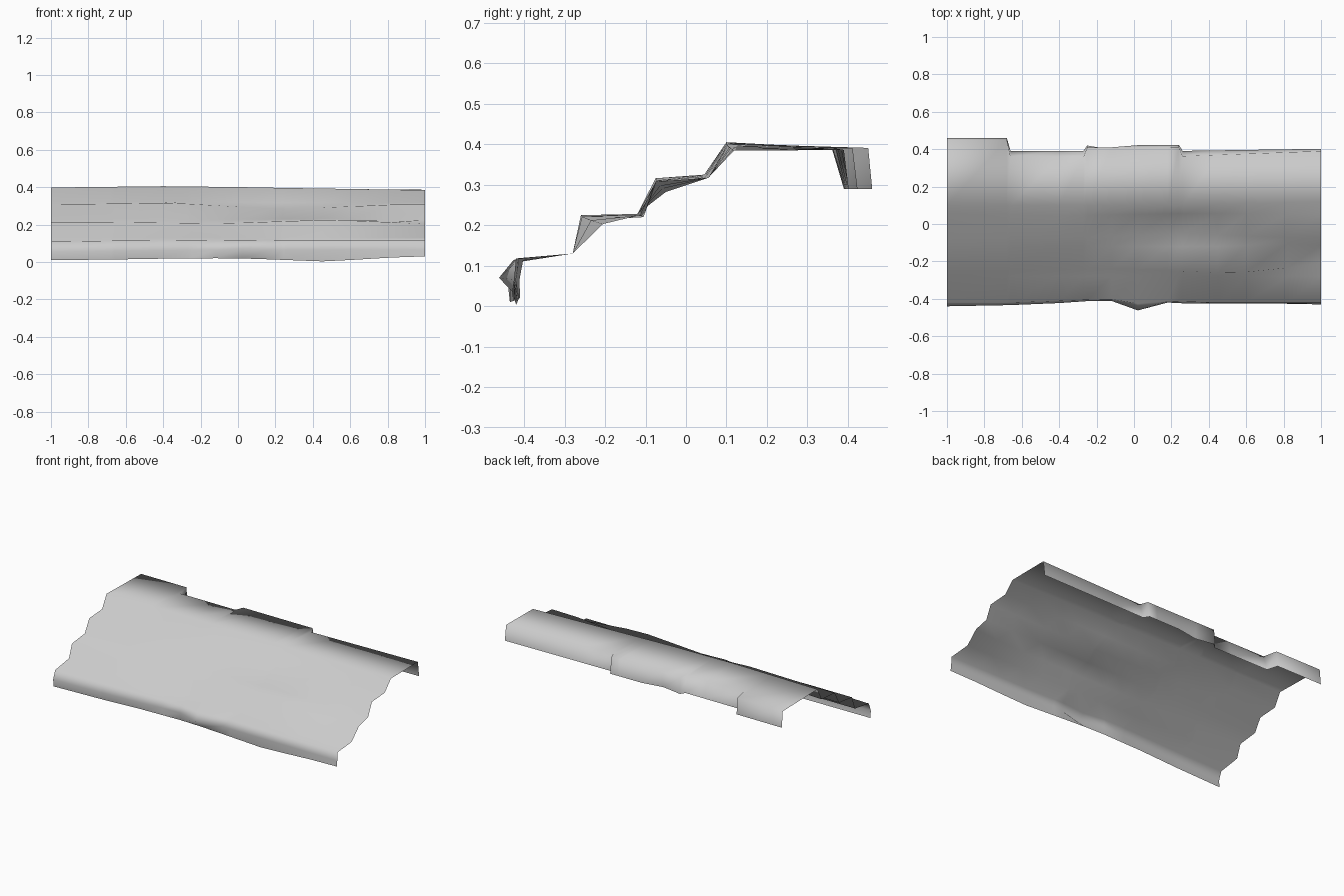
import bpy
import bmesh

default_cube = bpy.data.objects.get("Cube")
if default_cube:
    bpy.data.objects.remove(default_cube, do_unlink=True)

# Stepped cross-section (y, z), from the front lip up to the back lip
PROFILE = [
    (-0.42, 0.015), (-0.425, 0.065), (-0.42, 0.118),
    (-0.28, 0.13), (-0.25, 0.213),
    (-0.12, 0.228), (-0.075, 0.308),
    (0.055, 0.317), (0.10, 0.398),
    (0.36, 0.391), (0.39, 0.29),
]
FRONT_BOTTOM, FRONT_MIDDLE, FRONT_TOP = 0, 1, 2
BACK_TOP, BACK_BOTTOM = 9, 10

# Cuts along the length; close pairs make the sharp notches in the back lip
STATIONS = [-1, -0.68, -0.66, -0.4, -0.27, -0.25, -0.12, 0.02,
            0.18, 0.24, 0.26, 0.45, 0.6, 0.82, 1]

# Dents: (profile row, centre x, reach, shift in y, shift in z)
DENTS = [
    (FRONT_BOTTOM, -1, 0.6, -0.015, -0.005),
    (FRONT_MIDDLE, -1, 0.8, -0.015, -0.01),
    (FRONT_TOP, -1, 0.6, 0.0, -0.01),
    (FRONT_BOTTOM, -0.12, 0.6, 0.01, 0.005),
    (FRONT_MIDDLE, -0.12, 0.4, 0.02, 0.0),
    (FRONT_TOP, -0.12, 0.5, 0.02, -0.005),
    (FRONT_MIDDLE, 0.02, 0.16, -0.05, 0.005),
    (FRONT_TOP, 0.02, 0.16, -0.02, 0.0),
    (FRONT_BOTTOM, 0.45, 0.4, 0.0, -0.012),
    (FRONT_BOTTOM, 1, 0.5, -0.01, 0.015),
    (4, -0.12, 0.6, 0.01, -0.007),
    (4, 0.45, 0.5, -0.01, 0.012),
    (4, 1, 0.3, 0.045, -0.01),
    (5, 0.82, 0.3, 0.015, -0.008),
    (6, 0.26, 0.6, 0.025, -0.026),
    (6, -0.4, 0.5, 0.0, 0.008),
    (7, -0.4, 0.6, -0.01, 0.008),
    (8, -0.4, 0.6, 0.0, 0.007),
    (8, 1, 0.9, 0.018, -0.014),
    (BACK_TOP, 1, 0.8, 0.03, -0.005),
    (BACK_BOTTOM, 1, 0.8, 0.012, 0.0),
    (BACK_BOTTOM, -0.12, 0.15, -0.025, 0.0),
]

# Tabs standing out from the back lip: (start x, end x, top shift, bottom shift)
TABS = [(-1, -0.67, 0.09, 0.07), (-0.26, 0.25, 0.05, 0.033)]


def sheet_point(row, x):
    """Position of one profile row at one station along the length."""
    y, z = PROFILE[row]
    for dent_row, centre, reach, shift_y, shift_z in DENTS:
        if dent_row == row:
            strength = max(0, 1 - abs(x - centre) / reach)
            y += shift_y * strength
            z += shift_z * strength
    for start, end, top_shift, bottom_shift in TABS:
        if start <= x <= end:
            if row == BACK_TOP:
                y += top_shift
            elif row == BACK_BOTTOM:
                y += bottom_shift
    return x, y, z


def make_material(name, colour):
    material = bpy.data.materials.new(name)
    material.use_nodes = True
    material.diffuse_color = colour
    shader = material.node_tree.nodes["Principled BSDF"]
    shader.inputs["Base Color"].default_value = colour
    return material


# Worn sheet: sweep the cross-section along the stations
bm = bmesh.new()
columns = [[bm.verts.new(sheet_point(row, x)) for row in range(len(PROFILE))]
           for x in STATIONS]
for near, far in zip(columns, columns[1:]):
    for row in range(len(PROFILE) - 1):
        bm.faces.new((near[row], far[row], far[row + 1], near[row + 1]))
for face in bm.faces:
    face.smooth = True

mesh = bpy.data.meshes.new("stepped_sheet")
bm.to_mesh(mesh)
bm.free()
mesh.materials.append(make_material("light grey", (0.6, 0.6, 0.6, 1)))
stepped_sheet = bpy.data.objects.new("stepped_sheet", mesh)
bpy.context.collection.objects.link(stepped_sheet)
